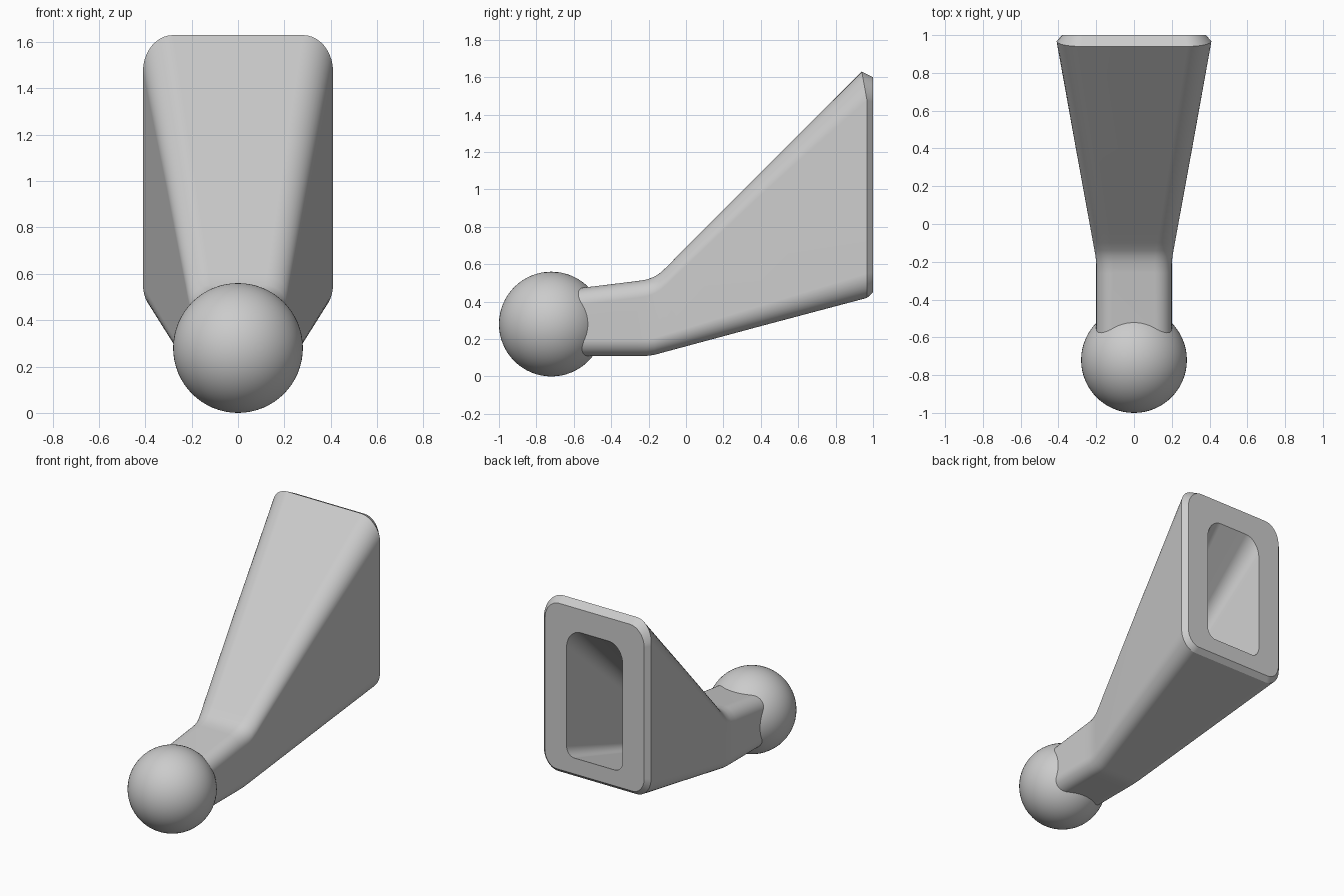
import bpy, bmesh, math

if "Cube" in bpy.data.objects:
    bpy.data.objects.remove(bpy.data.objects["Cube"], do_unlink=True)

grey = bpy.data.materials.new("light_grey")
grey.use_nodes = True
GREY = (0.6, 0.6, 0.6, 1)
grey.diffuse_color = GREY
grey.node_tree.nodes["Principled BSDF"].inputs["Base Color"].default_value = GREY


def section(y, half, low, high, r_low, r_high, stretch=1.0, lean=0.0, steps=10):
    """Rounded rectangle across y; lean pulls its top corners toward the front."""
    points = []
    corners = [(1, 1), (-1, 1), (-1, -1), (1, -1)]
    for quarter, (sx, sz) in enumerate(corners):
        rx = r_high if sz > 0 else r_low
        rz = rx * stretch
        cx = sx * (half - rx)
        cz = high - rz if sz > 0 else low + rz
        for i in range(steps + 1):
            a = math.pi / 2 * (quarter + i / steps)
            z = cz + rz * math.sin(a)
            shift = lean * max(0, (z - high + rz) / rz)
            points.append((cx + rx * math.cos(a), y - shift, z))
    return points


def finish(obj):
    obj.data.materials.append(grey)
    bpy.ops.object.select_all(action="DESELECT")
    obj.select_set(True)
    bpy.context.view_layer.objects.active = obj
    bpy.ops.object.shade_smooth_by_angle(angle=math.radians(28))


def loft(name, sections):
    """Skin a closed solid through the sections in order."""
    bm = bmesh.new()
    loops = [[bm.verts.new(p) for p in s] for s in sections]
    n = len(loops[0])
    for a, b in zip(loops, loops[1:]):
        for i in range(n):
            j = (i + 1) % n
            bm.faces.new((a[i], a[j], b[j], b[i]))
    bm.faces.new(loops[0])
    bm.faces.new(loops[-1])
    bmesh.ops.recalc_face_normals(bm, faces=bm.faces)
    mesh = bpy.data.meshes.new(name)
    bm.to_mesh(mesh)
    bm.free()
    obj = bpy.data.objects.new(name, mesh)
    bpy.context.collection.objects.link(obj)
    finish(obj)
    weighted = obj.modifiers.new("even_shading", "WEIGHTED_NORMAL")
    weighted.keep_sharp = True
    return obj


# Neck, from inside the ball up to the bend
sections = [section(y, 0.2, 0.11, top, 0.09, 0.09)
            for y, top in ((-0.62, 0.466), (-0.26, 0.51), (-0.21, 0.518))]

# Flared horn: straight sides, rising roof and floor
for y, top in ((-0.17, 0.533), (-0.14, 0.552), (-0.1, 0.588), (-0.05, 0.64), (0.4, 1.09)):
    t = (y + 0.19) / 1.15
    sections.append(section(y, 0.2 + 0.21 * t, 0.11 + 0.31 * max(0, t), top,
                            0.09 + 0.02 * t, 0.09 + 0.04 * t, 1 + 0.2 * t))

# Rim edge, chamfer and back face
sections.append(section(0.968, 0.41, 0.42, 1.63, 0.11, 0.13, 1.2, lean=0.028))
sections.append(section(1.0, 0.38, 0.45, 1.60, 0.09, 0.11, 1.2))

# Tapering hollow
sections.append(section(1.0, 0.215, 0.56, 1.44, 0.06, 0.11, 1.2))
sections.append(section(0.1, 0.11, 0.31, 0.54, 0.04, 0.06))
loft("flared_socket", sections)

# Ball at the front end
bpy.ops.mesh.primitive_uv_sphere_add(segments=64, ring_count=32, radius=0.28,
                                     location=(0, -0.72, 0.28))
ball = bpy.context.object
ball.name = "ball"
finish(ball)
